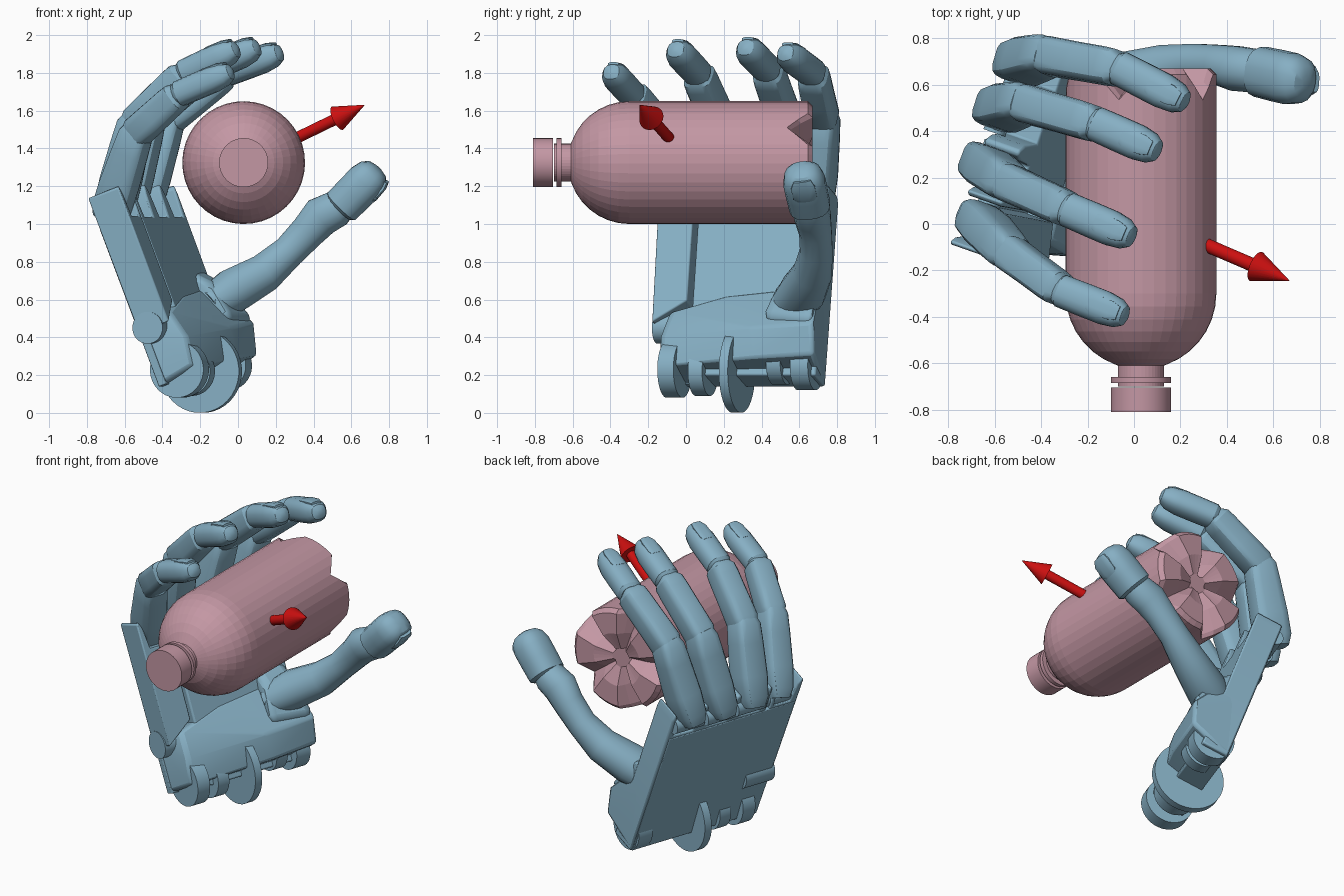
import bpy, bmesh
from math import sin, cos, pi, radians
from mathutils import Vector as V

if "Cube" in bpy.data.objects:
    bpy.data.objects.remove(bpy.data.objects["Cube"])


def material(name, col):
    m = bpy.data.materials.new(name)
    m.diffuse_color = (*col, 1)
    m.use_nodes = True
    m.node_tree.nodes["Principled BSDF"].inputs["Base Color"].default_value = m.diffuse_color
    return m


BLUE = material("hand_blue", (0.24, 0.43, 0.55))
PINK = material("bottle_pink", (0.55, 0.31, 0.37))
RED = material("arrow_red", (0.6, 0.005, 0.005))

# Palm frame: a runs across the knuckles, b up the hand, c out of the palm
ACROSS = V((0.33, 0.94, 0)).normalized()
UP = V((-0.35, 0.05, 0.93)).normalized()
OUT = ACROSS.cross(UP).normalized()
ORIGIN = V((-0.42, -0.14, 0.14))


def P(a, b, c):
    return ORIGIN + ACROSS * a + UP * b + OUT * c


def finish(name, bm, mat, smooth=30, bevel=0):
    bmesh.ops.recalc_face_normals(bm, faces=bm.faces)
    me = bpy.data.meshes.new(name)
    bm.to_mesh(me)
    bm.free()
    me.materials.append(mat)
    ob = bpy.data.objects.new(name, me)
    bpy.context.collection.objects.link(ob)
    if bevel:
        mod = ob.modifiers.new("bevel", 'BEVEL')
        mod.width, mod.segments = bevel, 2
    if smooth:
        bpy.ops.object.select_all(action='DESELECT')
        ob.select_set(True)
        bpy.context.view_layer.objects.active = ob
        bpy.ops.object.shade_smooth_by_angle(angle=radians(smooth))
    return ob


def skin(bm, rings):
    vs = [[bm.verts.new(p) for p in r] for r in rings]
    n = len(vs[0])
    for r0, r1 in zip(vs, vs[1:]):
        for i in range(n):
            bm.faces.new((r0[i], r0[(i + 1) % n], r1[(i + 1) % n], r1[i]))
    bm.faces.new(vs[0])
    bm.faces.new(vs[-1])


def loft(name, stations, side, mat=BLUE, n=16, power=0.75, smooth=30):
    """Stations are (centre, half width, half depth); rounded-square sections."""
    rings = []
    c = [V(s[0]) for s in stations]
    f = lambda x: (1 if x > 0 else -1) * abs(x) ** power
    for i, (_, w, h) in enumerate(stations):
        t = (c[min(i + 1, len(c) - 1)] - c[max(i - 1, 0)]).normalized()
        s = (side - t * side.dot(t)).normalized()
        o = t.cross(s)
        rings.append([c[i] + s * w * f(cos(2 * pi * (k + 0.5) / n)) + o * h * f(sin(2 * pi * (k + 0.5) / n))
                      for k in range(n)])
    bm = bmesh.new()
    skin(bm, rings)
    return finish(name, bm, mat, smooth)


def rod(name, p, q, r, mat=BLUE, r2=None, n=24):
    side = V((0, 0, 1)) if abs((V(q) - V(p)).normalized().z) < 0.9 else V((1, 0, 0))
    r2 = r if r2 is None else r2
    return loft(name, [(p, r, r), (q, r2, r2)], side, mat, n, 1)


def hull(name, pts, bevel=0.02):
    bm = bmesh.new()
    for p in pts:
        bm.verts.new(P(*p))
    bmesh.ops.convex_hull(bm, input=bm.verts)
    bmesh.ops.dissolve_limit(bm, angle_limit=0.02, verts=bm.verts, edges=bm.edges)
    return finish(name, bm, BLUE, 30, bevel)


def prism(name, profile, c0, c1, bevel=0.01):
    bm = bmesh.new()
    skin(bm, [[P(a, b, c) for a, b in profile] for c in (c0, c1)])
    return finish(name, bm, BLUE, 30, bevel)


# Palm plate with hinge prongs between the fingers
prongs = []
for a in (0.71, 0.47):
    prongs += [(a + 0.05, 0.9), (a + 0.035, 1.03), (a + 0.012, 1.08), (a - 0.012, 1.08), (a - 0.035, 1.03), (a - 0.05, 0.9)]
prism("palm_plate", [(0.215, 0.2), (0.215, 0.0), (0.93, 0.0), (0.95, 1.03), (0.94, 1.08), (0.92, 1.06), (0.9, 0.9)]
      + prongs + [(0.28, 0.9), (0.265, 1.03), (0.245, 1.08), (0.225, 1.06)], 0, 0.17)
prism("little_finger_plate", [(0, 0.3), (0.19, 0.42), (0.2, 1.05), (0.185, 1.05), (0.165, 0.9), (0.05, 0.9),
                              (0.035, 1.03), (0.015, 1.07), (0, 1.06)], 0, 0.18)
prism("back_plate", [(0.01, 0), (0.92, 0), (0.93, 0.89), (0.01, 0.89)], -0.004, 0.04, 0.006)

# Heel of the palm, and thumb mound
hull("palm_heel", [
    (0.01, 0.0, 0), (0.93, 0.0, 0), (0.01, 0.33, 0), (0.93, 0.5, 0),
    (0.06, 0.04, 0.2), (0.07, 0.2, 0.22), (0.1, 0.36, 0.17),
    (0.95, 0.08, 0.27), (0.95, 0.24, 0.315), (0.6, 0.06, 0.27), (0.6, 0.22, 0.3), (0.93, 0.5, 0.18), (0.4, 0.45, 0.17)])
hull("thumb_mound", [
    (0.68, 0.2, 0.1), (0.93, 0.2, 0.1), (0.66, 0.28, 0.3), (0.94, 0.25, 0.325),
    (0.93, 0.5, 0.24), (0.72, 0.5, 0.24), (0.74, 0.64, 0.1), (0.93, 0.66, 0.1)], 0.04)
rod("little_finger_hinge", P(-0.01, 0.31, 0.06), P(0.2, 0.31, 0.06), 0.085)

# Wrist hinge lugs
for i, (y, z, r, half) in enumerate([(-0.06, 0.23, 0.15, 0.045), (0.09, 0.22, 0.13, 0.04), (0.27, 0.22, 0.22, 0.025),
                                     (0.5, 0.27, 0.12, 0.04), (0.64, 0.25, 0.13, 0.05)]):
    c = V((-0.31 + (y + 0.06) * 0.35, y, z))
    rod(f"wrist_lug_{i}", c - ACROSS * half, c + ACROSS * half, r, n=36)


def tip(name, base, end, side, w):
    """Rounded end segment with a nail set into its outer face."""
    d = end - base
    loft(name, [(base + d * t, w * k, w * k * 0.95) for t, k in
                [(-0.06, 0.8), (0, 0.98), (0.35, 1), (0.65, 1), (0.85, 0.87), (0.96, 0.6), (1.0, 0.25)]],
         side, power=0.8)
    t = d.normalized()
    s = (side - t * side.dot(t)).normalized()
    o = t.cross(s)
    loft(name + "_nail", [(base + d * k + o * w * h, w * x, w * 0.14) for k, h, x in
                          [(0.48, 0.82, 0.45), (0.55, 0.84, 0.58), (0.8, 0.8, 0.58), (0.92, 0.68, 0.42)]],
         side, n=12)


# Fingers: base, middle joint, end joint and tip
FINGERS = {
    "little": [(-0.67, 0.02, 1.08), (-0.54, -0.12, 1.48), (-0.31, -0.29, 1.69), (-0.03, -0.4, 1.81)],
    "ring": [(-0.65, 0.26, 1.11), (-0.545, 0.18, 1.53), (-0.28, 0.06, 1.80), (0.0, -0.06, 1.93)],
    "middle": [(-0.59, 0.49, 1.12), (-0.475, 0.52, 1.56), (-0.16, 0.43, 1.82), (0.11, 0.31, 1.94)],
    "index": [(-0.505, 0.69, 1.12), (-0.375, 0.725, 1.55), (-0.06, 0.67, 1.80), (0.23, 0.52, 1.91)],
}
for name, pts in FINGERS.items():
    b, m, e, t = (V(p) for p in pts)
    k = 0.95 if name == "little" else 1
    rod(name + "_knuckle", b - UP * 0.06 - ACROSS * 0.1, b - UP * 0.06 + ACROSS * 0.1, 0.05)
    d = m - b
    loft(name + "_lower", [(b + d * s, 0.092 * k * w, 0.1 * k * h) for s, w, h in
                           [(-0.13, 0.65, 0.85), (0.0, 0.9, 1.05), (0.3, 1, 1.04), (0.75, 0.95, 0.95), (1.0, 0.9, 0.88),
                            (1.1, 0.7, 0.65)]], ACROSS, power=0.48)
    d = e - m
    loft(name + "_middle", [(m + d * s, 0.085 * k * w, 0.09 * k * h) for s, w, h in
                            [(-0.14, 0.7, 0.6), (0.05, 0.98, 0.98), (0.45, 0.95, 0.95), (0.8, 0.95, 0.92),
                             (0.93, 0.92, 0.88), (1.03, 0.6, 0.6)]], ACROSS, power=0.52)
    tip(name + "_tip", e, t, ACROSS, 0.078 * k)

# Thumb
SIDE = V((0, -1, 0))
loft("thumb_lower", [((-0.16, 0.56, 0.56), 0.12, 0.1), ((-0.03, 0.62, 0.645), 0.125, 0.12),
                     ((0.14, 0.67, 0.74), 0.105, 0.105), ((0.27, 0.69, 0.855), 0.088, 0.088),
                     ((0.37, 0.685, 0.96), 0.088, 0.095), ((0.44, 0.67, 1.04), 0.098, 0.108),
                     ((0.52, 0.66, 1.08), 0.095, 0.1), ((0.57, 0.65, 1.12), 0.08, 0.08)], SIDE, power=0.95)
tip("thumb_tip", V((0.55, 0.655, 1.095)), V((0.745, 0.61, 1.295)), SIDE, 0.112)


# Bottle: turned about y, with five grooves in the base
def ring(y, r, dip=0, n=40):
    pts = []
    for i in range(n):
        k = abs((i + 4) % 8 - 4)
        a = 2 * pi * i / n + radians(35)
        pts.append((0.03 + r * cos(a), y - dip * max(0, 1 - k / 2), 1.325 + r * sin(a)))
    return pts


bm = bmesh.new()
skin(bm, [ring(-0.7, 0.1), ring(-0.61, 0.1)]
     + [ring(-0.3 - 0.325 * cos(radians(a)), 0.325 * sin(radians(a))) for a in range(20, 91, 10)]
     + [ring(0.5, 0.325), ring(0.645, 0.325, 0.11), ring(0.67, 0.3, 0.12), ring(0.67, 0.17, 0.08), ring(0.63, 0.06, 0.03)])
finish("bottle", bm, PINK, 0)
for name, y0, y1 in (("neck_ring", -0.685, -0.66), ("cap", -0.81, -0.705)):
    rod(name, (0.03, y0, 1.325), (0.03, y1, 1.325), 0.13, PINK, n=40)

# Arrow
start, end = V((0.31, -0.09, 1.455)), V((0.67, -0.245, 1.63))
neck = start.lerp(end, 0.6)
rod("arrow_shaft", start, neck, 0.03, RED)
rod("arrow_head", neck, end, 0.068, RED, 0.001)
